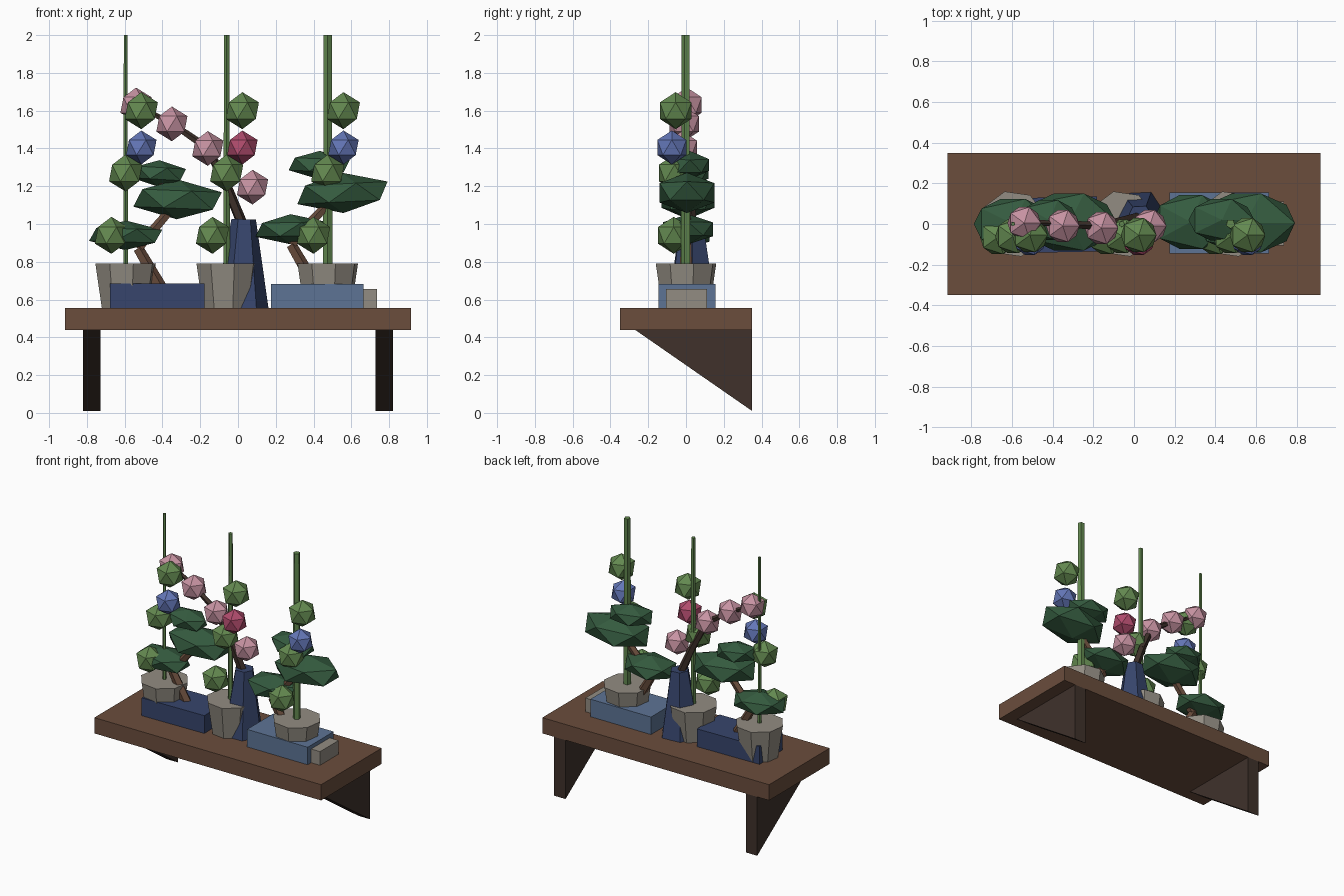
import bpy, bmesh, math
from mathutils import Vector, Matrix

cube = bpy.data.objects.get("Cube")
if cube:
    bpy.data.objects.remove(cube, do_unlink=True)


def material(name, r, g, b):
    m = bpy.data.materials.new(name)
    m.diffuse_color = (r, g, b, 1)
    m.use_nodes = True
    m.node_tree.nodes["Principled BSDF"].inputs["Base Color"].default_value = (r, g, b, 1)
    return m


WOOD = material("brown wood", 0.145, 0.075, 0.046)
DARK = material("dark wood", 0.05, 0.031, 0.024)
LEAF = material("dark green leaf", 0.035, 0.105, 0.05)
LIME = material("light green leaf", 0.125, 0.25, 0.08)
PINK = material("pink blossom", 0.57, 0.29, 0.36)
ROSE = material("rose flower", 0.43, 0.07, 0.15)
BLUE = material("blue flower", 0.125, 0.18, 0.47)
NAVY = material("navy glaze", 0.038, 0.06, 0.15)
SLATE = material("slate blue glaze", 0.11, 0.175, 0.30)
STONE = material("grey stone", 0.29, 0.265, 0.225)


def finish(name, bm, mat):
    bmesh.ops.recalc_face_normals(bm, faces=bm.faces)
    mesh = bpy.data.meshes.new(name)
    bm.to_mesh(mesh)
    bm.free()
    mesh.materials.append(mat)
    obj = bpy.data.objects.new(name, mesh)
    bpy.context.collection.objects.link(obj)
    return obj


def box(name, mat, lo, hi, turn=0):
    lo, hi = Vector(lo), Vector(hi)
    bm = bmesh.new()
    bmesh.ops.create_cube(bm, size=1, matrix=Matrix.Diagonal((hi - lo).to_4d()))
    obj = finish(name, bm, mat)
    obj.location = (lo + hi) / 2
    obj.rotation_euler.z = turn


def ball(name, mat, centre, scale, tilt=0, turn=0):
    bm = bmesh.new()
    bmesh.ops.create_icosphere(bm, subdivisions=1, radius=1)
    bmesh.ops.scale(bm, vec=scale, verts=bm.verts)
    obj = finish(name, bm, mat)
    obj.location = centre
    obj.rotation_euler = (0, tilt, turn)


def rod(name, mat, a, b, r1, r2, sides, turn=0):
    """Tapered prism running from a to b."""
    a, b = Vector(a), Vector(b)
    bm = bmesh.new()
    m = Matrix.Translation((a + b) / 2) @ (b - a).to_track_quat('Z', 'Y').to_matrix().to_4x4()
    bmesh.ops.create_cone(bm, cap_ends=True, segments=sides, radius1=r1, radius2=r2,
                          depth=(b - a).length, matrix=m @ Matrix.Rotation(turn, 4, 'Z'))
    finish(name, bm, mat)


def branch(name, mat, points, radii):
    for i in range(len(points) - 1):
        rod(f"{name}_{i + 1}", mat, points[i], points[i + 1], radii[i], radii[i + 1], 5)


# Shelf board and wedge brackets
box("shelf_board", WOOD, (-0.917, -0.35, 0.44), (0.917, 0.35, 0.555))
for side, x in (("left", 0.775), ("right", -0.775)):
    bm = bmesh.new()
    face = bm.faces.new([bm.verts.new((x - 0.046, y, z))
                         for y, z in ((-0.27, 0.44), (0.35, 0.44), (0.35, 0.01))])
    ext = bmesh.ops.extrude_face_region(bm, geom=[face])
    bmesh.ops.translate(bm, vec=(0.092, 0, 0),
                        verts=[v for v in ext["geom"] if isinstance(v, bmesh.types.BMVert)])
    finish(f"{side}_bracket", bm, DARK)

# Potted plants: stone pot, tall stem, leaf clusters and one flower
plants = (("right", -0.595, 0.01, BLUE), ("middle", -0.06, 0.015, ROSE),
          ("left", 0.475, 0.023, BLUE))
for name, x, thick, flower in plants:
    rod(f"{name}_pot", STONE, (x, 0, 0.555), (x, 0, 0.79), 0.13, 0.165, 8, 0.25)
    rod(f"{name}_stem", LIME, (x, 0, 0.75), (x, 0, 2.0), thick + 0.003, thick, 5)
    for i, (dx, y, z) in enumerate(((-0.075, -0.065, 0.94), (0, -0.06, 1.27), (0.083, -0.055, 1.6))):
        ball(f"{name}_leaf_cluster_{i + 1}", LIME, (x + dx, y, z), (0.098,) * 3)
    ball(f"{name}_flower", flower, (x + 0.083, -0.075, 1.405), (0.09,) * 3)

# Trays and small stone
box("right_tray", NAVY, (-0.68, -0.14, 0.555), (-0.18, 0.13, 0.685), 0.02)
box("left_tray", SLATE, (0.175, -0.145, 0.555), (0.665, 0.155, 0.683))
box("small_stone", STONE, (0.6, -0.105, 0.555), (0.737, 0.11, 0.655))

# Small bent trees
branch("right_trunk", WOOD, [(-0.41, 0, 0.66), (-0.53, 0, 0.87), (-0.35, 0, 1.08), (-0.42, 0, 1.25)],
       [0.036, 0.03, 0.024, 0.018])
branch("left_trunk", WOOD, [(0.4, 0, 0.68), (0.28, 0, 0.89), (0.49, 0, 1.12), (0.42, 0, 1.3)],
       [0.036, 0.03, 0.024, 0.018])
pads = ((-0.595, 0, 0.94, 0.215, 0.145, 0.078, 0.03),
        (-0.32, 0.01, 1.13, 0.26, 0.165, 0.105, 0.04),
        (-0.42, 0.02, 1.268, 0.16, 0.115, 0.07, 0.06),
        (0.28, 0.01, 0.972, 0.21, 0.155, 0.08, -0.02),
        (0.553, 0.005, 1.165, 0.27, 0.17, 0.107, -0.05),
        (0.43, 0.02, 1.312, 0.18, 0.12, 0.075, 0.04))
for i, (x, y, z, sx, sy, sz, tilt) in enumerate(pads):
    ball(f"foliage_pad_{i + 1}", LEAF, (x, y, z), (sx, sy, sz), tilt)

# Tall vase with a blossom branch
rod("vase", NAVY, (0.02, 0.03, 0.555), (0.03, 0.03, 1.025), 0.142, 0.065, 6, math.radians(3))
branch("blossom_branch", DARK,
       [(0.03, 0.03, 0.98), (-0.06, 0.01, 1.2), (-0.16, -0.01, 1.4), (-0.35, 0, 1.53), (-0.54, 0.01, 1.63)],
       [0.03, 0.027, 0.022, 0.017, 0.012])
blossoms = ((-0.54, 0.005, 1.63), (-0.35, -0.01, 1.53), (-0.16, -0.02, 1.4), (0.077, -0.01, 1.195))
for i, p in enumerate(blossoms):
    ball(f"blossom_{i + 1}", PINK, p, (0.092,) * 3)
